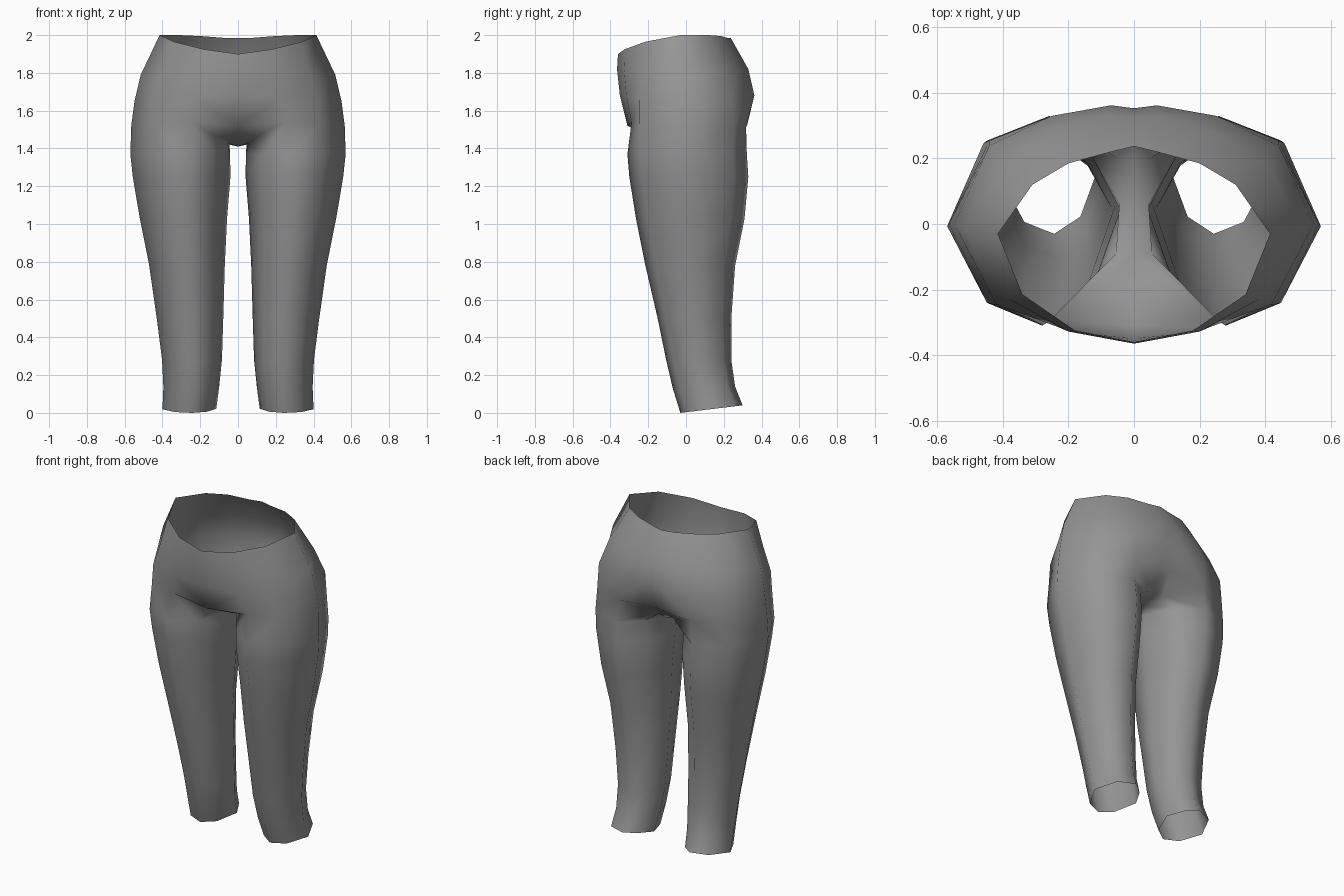
import bpy, bmesh

# Half hip rings from waist to crotch: front centre -> side -> back centre
HIPS = [
    [(0, -.36, 1.90), (.18, -.325, 1.925), (.34, -.215, 1.965), (.415, -.03, 2.0),
     (.31, .12, 2.0), (.20, .185, 1.995), (.07, .22, 1.985), (0, .237, 1.985)],
    [(0, -.365, 1.82), (.20, -.328, 1.82), (.38, -.23, 1.80), (.515, -.01, 1.79),
     (.40, .19, 1.81), (.24, .28, 1.82), (.07, .33, 1.82), (0, .325, 1.82)],
    [(0, -.35, 1.68), (.23, -.315, 1.67), (.42, -.245, 1.66), (.548, 0, 1.65),
     (.44, .24, 1.66), (.25, .33, 1.67), (.07, .362, 1.68), (0, .353, 1.68)],
    [(0, -.31, 1.52), (.25, -.288, 1.54), (.43, -.245, 1.53), (.565, 0, 1.52),
     (.44, .255, 1.52), (.25, .318, 1.51), (.07, .325, 1.53), (0, .315, 1.53)],
]
# Crotch strip: edge points and centre points, front to back
EDGE = [(.055, -.09, 1.43), (.045, .06, 1.42), (.05, .20, 1.43)]
CENTRE = [(0, -.09, 1.41), (0, .06, 1.41), (0, .20, 1.42)]

# Leg cross-section (unit square) and levels: z, inner x, outer x, front y, back y, hem tilt
SECTION = [(.45, 0), (.77, .11), (1, .48), (.79, .88), (.42, 1), (.18, .84), (0, .56), (.17, .16)]
LEVELS = [
    (1.37, .042, .570, -.310, .322, 0), (1.25, .040, .557, -.300, .330, 0),
    (1.03, .058, .520, -.265, .310, 0), (.78, .070, .470, -.215, .260, 0),
    (.50, .078, .430, -.150, .240, 0), (.28, .085, .402, -.105, .240, 0),
    (.13, .100, .395, -.070, .260, .01), (0, .115, .400, -.030, .300, .04),
]

bm = bmesh.new()


def ring(points):
    return [bm.verts.new(p) for p in points]


def bridge(upper, lower, closed=False):
    n = len(upper)
    for i in range(n if closed else n - 1):
        j = (i + 1) % n
        bm.faces.new((lower[i], lower[j], upper[j], upper[i]))


# Hips
hips = [ring(r) for r in HIPS]
for a, b in zip(hips, hips[1:]):
    bridge(a, b)

# Crotch strip
p = hips[-1]
a, m, b = ring(EDGE)
c1, c2, c3 = ring(CENTRE)
for f in ((p[1], p[0], c1, a), (a, c1, c2, m), (m, c2, c3, b), (b, c3, p[7], p[6]), (b, p[6], p[5])):
    bm.faces.new(f)

# Leg, open at the hem
upper = p[1:6] + [b, m, a]
for z, x0, x1, y0, y1, tilt in LEVELS:
    lower = ring([(x0 + u * (x1 - x0), y0 + v * (y1 - y0), z + v * tilt) for u, v in SECTION])
    bridge(upper, lower, True)
    upper = lower

mesh = bpy.data.meshes.new("trousers")
bm.to_mesh(mesh)
bm.free()
trousers = bpy.data.objects.new("trousers", mesh)
bpy.context.collection.objects.link(trousers)

# Mirror the second half and smooth the cloth
mirror = trousers.modifiers.new("mirror", 'MIRROR')
mirror.use_clip = True
mirror.merge_threshold = .001
for poly in mesh.polygons:
    poly.use_smooth = True

grey = bpy.data.materials.new("grey cloth")
grey.diffuse_color = (.3, .3, .3, 1)
mesh.materials.append(grey)
